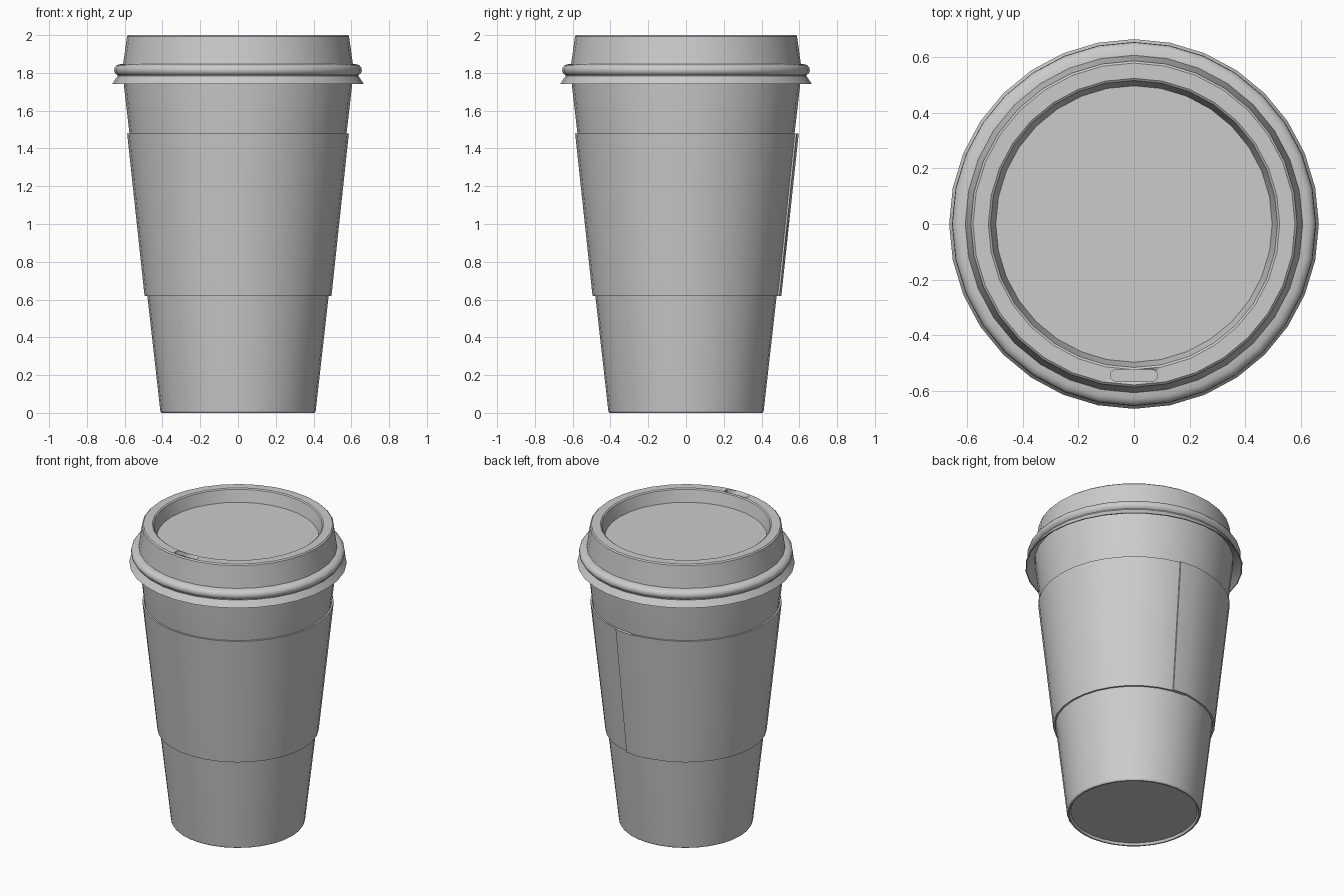
import bpy, bmesh
from math import sin, cos, pi, radians

if "Cube" in bpy.data.objects:
    bpy.data.objects.remove(bpy.data.objects["Cube"])

SIDES = 32


def make_object(name, verts, faces, angle=30):
    mesh = bpy.data.meshes.new(name)
    mesh.from_pydata(verts, [], faces)
    bm = bmesh.new()
    bm.from_mesh(mesh)
    bmesh.ops.remove_doubles(bm, verts=bm.verts, dist=1e-5)
    bmesh.ops.recalc_face_normals(bm, faces=bm.faces)
    bm.to_mesh(mesh)
    bm.free()
    ob = bpy.data.objects.new(name, mesh)
    bpy.context.collection.objects.link(ob)
    bpy.ops.object.select_all(action='DESELECT')
    ob.select_set(True)
    bpy.context.view_layer.objects.active = ob
    bpy.ops.object.shade_smooth_by_angle(angle=radians(angle))
    return ob


def lathe(name, profile, n=SIDES):
    """Turn (radius, z) points round z; both profile ends are capped flat."""
    k = len(profile)
    verts = [(r * cos(2 * pi * i / n), r * sin(2 * pi * i / n), z)
             for i in range(n) for r, z in profile]
    faces = [(i * k + j, (i + 1) % n * k + j, (i + 1) % n * k + j + 1, i * k + j + 1)
             for i in range(n) for j in range(k - 1)]
    faces += [[i * k for i in range(n)], [i * k + k - 1 for i in range(n)]]
    return make_object(name, verts, faces)


# Paper cup with a slightly recessed base
lathe("cup", [(0.388, 0.015), (0.396, 0.0), (0.405, 0.0), (0.411, 0.008),
              (0.48, 0.62), (0.575, 1.48), (0.607, 1.76), (0.609, 1.80)])

# Lid: flared skirt, round bead, sloped wall, flat rim and sunken disc
bead = [(0.622 + 0.034 * cos(radians(a)), 1.815 + 0.031 * sin(radians(a)))
        for a in range(-60, 76, 27)]
lid = lathe("lid", [(0.600, 1.795), (0.625, 1.785), (0.660, 1.741), (0.666, 1.742),
                    (0.638, 1.783)] + bead +
            [(0.608, 1.848), (0.588, 1.993), (0.580, 2.0), (0.525, 2.0),
             (0.517, 1.994), (0.498, 1.915)])

# Sip opening cut into the rim
outline = [(s * 0.064 + 0.021 * cos(radians(a)), -0.546 + 0.021 * sin(radians(a)))
           for s, a0 in ((1, -90), (-1, 90)) for a in range(a0, a0 + 181, 30)]
m = len(outline)
cutter = make_object("sip_cutter",
                     [(x, y, z) for z in (1.965, 2.05) for x, y in outline],
                     [(i, (i + 1) % m, (i + 1) % m + m, i + m) for i in range(m)] +
                     [list(range(m)), list(range(m, 2 * m))])
cut = lid.modifiers.new("sip_opening", 'BOOLEAN')
cut.operation, cut.solver, cut.object = 'DIFFERENCE', 'EXACT', cutter
bpy.context.view_layer.objects.active = lid
bpy.ops.object.modifier_apply(modifier=cut.name)
bpy.data.objects.remove(cutter, do_unlink=True)

# Cardboard sleeve: one wrapped strip whose end overlaps its start at the back
steps = SIDES + 1
section = [(0.483, 0.62), (0.495, 0.62), (0.587, 1.48), (0.576, 1.48)]
verts, faces = [], []
for i in range(steps + 1):
    a = pi / 2 - 2 * pi * i / SIDES
    lift = 0.010 if i >= steps - 1 else 0.0
    verts += [((r + lift) * cos(a), (r + lift) * sin(a), z) for r, z in section]
faces = [(i * 4 + j, i * 4 + 4 + j, i * 4 + 4 + (j + 1) % 4, i * 4 + (j + 1) % 4)
         for i in range(steps) for j in range(4)]
faces += [(0, 1, 2, 3), tuple(range(steps * 4, steps * 4 + 4))]
make_object("sleeve", verts, faces)
